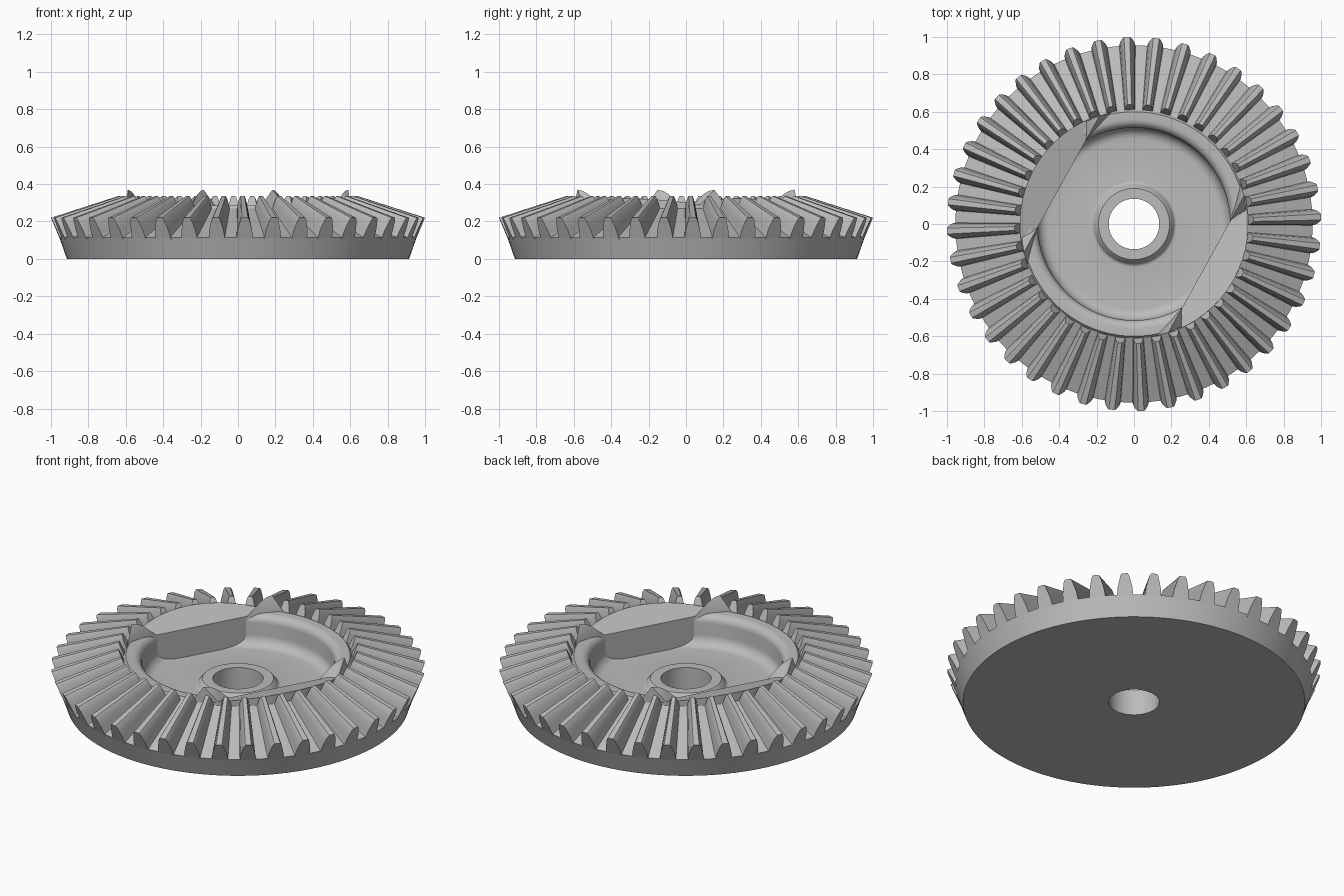
import bpy, bmesh
from math import sin, cos, pi, radians, sqrt, acos
from mathutils import Vector, Matrix

if "Cube" in bpy.data.objects:
    bpy.data.objects.remove(bpy.data.objects["Cube"])

steel = bpy.data.materials.new("steel grey")
steel.use_nodes = True
GREY = (0.5, 0.5, 0.5, 1)
steel.diffuse_color = GREY
steel.node_tree.nodes["Principled BSDF"].inputs["Base Color"].default_value = GREY

TEETH = 40
APEX = 0.543          # height where the tooth cones meet
INNER = 0.64          # scale of the inner tooth end
ROOT, TIP = Vector((0.955, 0.115)), Vector((1.0, 0.22))
CHORD = 0.442         # distance of the pocket flats from the axis
RIM = 0.611


def finish(name, bm, angle):
    bmesh.ops.recalc_face_normals(bm, faces=bm.faces)
    mesh = bpy.data.meshes.new(name)
    bm.to_mesh(mesh)
    bm.free()
    mesh.materials.append(steel)
    obj = bpy.data.objects.new(name, mesh)
    bpy.context.collection.objects.link(obj)
    bpy.ops.object.select_all(action="DESELECT")
    obj.select_set(True)
    bpy.context.view_layer.objects.active = obj
    bpy.ops.object.shade_smooth_by_angle(angle=radians(angle))
    return obj


def arc(cx, cz, r, start, end, n=6):
    """Points of a rounded corner in the profile."""
    angles = [radians(start + (end - start) * i / n) for i in range(n + 1)]
    return [(cx + r * cos(a), cz + r * sin(a)) for a in angles]


def revolve(name, profile, segments):
    bm = bmesh.new()
    rings = []
    for i in range(segments):
        a = 2 * pi * i / segments
        rings.append([bm.verts.new((r * cos(a), r * sin(a), z)) for r, z in profile])
    n = len(profile)
    for i in range(segments):
        p, q = rings[i], rings[(i + 1) % segments]
        for j in range(n):
            k = (j + 1) % n
            bm.faces.new((p[j], q[j], q[k], p[k]))
    return finish(name, bm, 30)


def loft(bm, a, b):
    """Solid between two matching outlines."""
    a, b = [bm.verts.new(p) for p in a], [bm.verts.new(p) for p in b]
    bm.faces.new(a)
    bm.faces.new(b)
    for i in range(len(a)):
        k = (i + 1) % len(a)
        bm.faces.new((a[i], a[k], b[k], b[i]))


# Dished body with bore, boss, pocket and rounded lip
profile = [(0.135, 0), (0.915, 0), tuple(ROOT), (RIM, 0.269), (0.60, 0.285)]
profile += arc(0.56, 0.24, 0.045, 90, 180)
profile += arc(0.455, 0.17, 0.06, 0, -90)
profile += arc(0.23, 0.13, 0.02, 270, 200, 4)
profile += [(0.195, 0.145), (0.19, 0.15), (0.135, 0.15)]
revolve("gear_body", profile, 120)

# Tapered straight teeth, narrowing towards the cone apex
bm = bmesh.new()
half = [(-0.1, 0.047), (0, 0.043), (0.35, 0.039), (0.65, 0.031), (0.9, 0.023), (1, 0.016)]
outline = [(h, -w) for h, w in half] + [(h, w) for h, w in reversed(half)]
outer = []
for h, w in outline:
    p = ROOT.lerp(TIP, h)
    outer.append(Vector((p.x, w, p.y)))
apex = Vector((0, 0, APEX))
inner = [apex.lerp(p, INNER) for p in outer]
for i in range(TEETH):
    turn = Matrix.Rotation(2 * pi * (i + 0.24) / TEETH, 3, "Z")
    loft(bm, [turn @ p for p in outer], [turn @ p for p in inner])
finish("bevel_teeth", bm, 20)

# Two opposite flats in the pocket, each with a sloping ledge and end fins
sweep = acos(CHORD / RIM)
for name, angle in (("left", -29), ("right", 151)):
    turn = Matrix.Rotation(radians(angle), 3, "Z")
    bm = bmesh.new()
    edge = []
    for i in range(17):
        a = sweep * (i / 8 - 1)
        edge.append((RIM * cos(a), RIM * sin(a)))
    top = [turn @ Vector((d, t, 0.275 + 0.28 * (d - CHORD))) for d, t in edge]
    base = [turn @ Vector((d, t, 0.1)) for d, t in edge]
    loft(bm, base, top)
    finish(name + "_pocket_ledge", bm, 30)

    bm = bmesh.new()
    for side in (-1, 1):
        corners = [(CHORD, 0.265, 0.27), (CHORD, 0.35, 0.345), (CHORD, 0.385, 0.363),
                   (CHORD, 0.418, 0.37), (0.395, 0.465, 0.28), (0.49, 0.355, 0.285)]
        pts = corners + [(d, t, 0.2) for d, t, z in corners]
        verts = [bm.verts.new(turn @ Vector((d, t * side, z))) for d, t, z in pts]
        hull = bmesh.ops.convex_hull(bm, input=verts)
        loose = set(hull["geom_interior"]) | set(hull["geom_unused"])
        bmesh.ops.delete(bm, geom=[v for v in loose if isinstance(v, bmesh.types.BMVert)],
                         context="VERTS")
    finish(name + "_ledge_fins", bm, 30)
